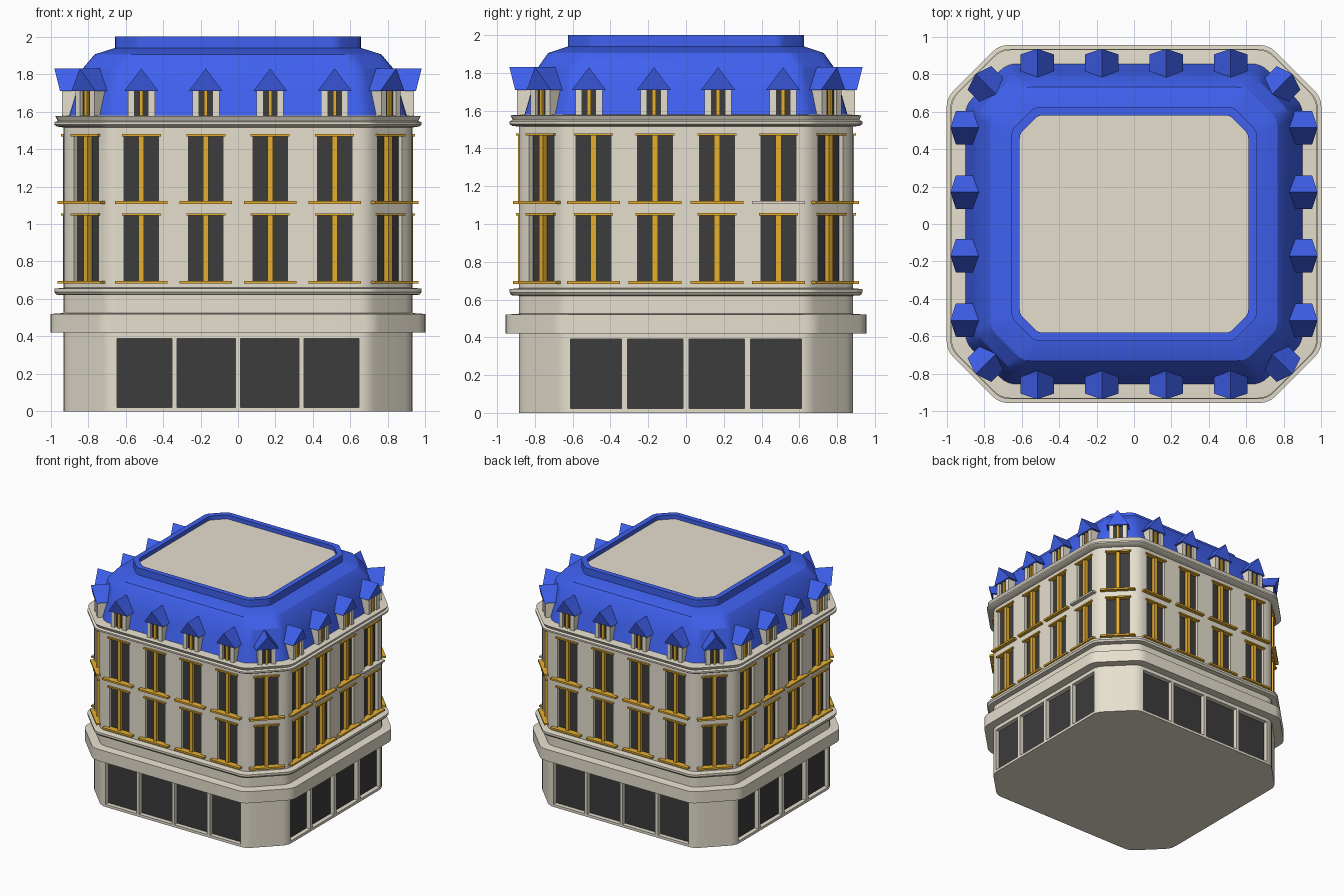
import bpy, bmesh, math
from mathutils import Matrix, Vector

if "Cube" in bpy.data.objects:
    bpy.data.objects.remove(bpy.data.objects["Cube"])

HX, HY, CH = 0.93, 0.885, 0.24      # wall half sizes and corner chamfer


def material(name, col):
    m = bpy.data.materials.new(name)
    m.diffuse_color = (*col, 1)
    m.use_nodes = True
    m.node_tree.nodes["Principled BSDF"].inputs["Base Color"].default_value = m.diffuse_color
    return m


STONE = material("stone", (0.79, 0.74, 0.62))
BLUE = material("blue_slate", (0.05, 0.12, 0.87))
ORANGE = material("orange_trim", (0.8, 0.43, 0.03))
BLACK = material("dark_glass", (0.045, 0.045, 0.045))


def finish(name, bm, mat, smooth=False):
    bmesh.ops.recalc_face_normals(bm, faces=bm.faces)
    me = bpy.data.meshes.new(name)
    bm.to_mesh(me)
    bm.free()
    ob = bpy.data.objects.new(name, me)
    bpy.context.collection.objects.link(ob)
    if mat:
        me.materials.append(mat)
    if smooth:
        smooth_edges(ob)
    return ob


def smooth_edges(ob):
    bpy.ops.object.select_all(action='DESELECT')
    ob.select_set(True)
    bpy.context.view_layer.objects.active = ob
    bpy.ops.object.shade_smooth_by_angle(angle=math.radians(28))


def outline(hx, hy, c, r=0.05):
    """Chamfered rectangle with softly rounded corners."""
    base = []
    for sx, sy in ((1, 1), (-1, 1), (-1, -1), (1, -1)):
        pair = [Vector((sx * hx, sy * (hy - c))), Vector((sx * (hx - c), sy * hy))]
        base += pair if sx * sy > 0 else pair[::-1]
    pts = []
    for i, p in enumerate(base):
        a = p + (base[i - 1] - p).normalized() * r
        b = p + (base[(i + 1) % 8] - p).normalized() * r
        for t in (0, 0.25, 0.5, 0.75, 1):
            pts.append(a * (1 - t) ** 2 + p * 2 * t * (1 - t) + b * t * t)
    return pts


def offset(d, z):
    return (HX + d, HY + d, CH + 0.586 * d, z)


def loft(name, rings, mat, cap=True, closed=False):
    bm = bmesh.new()
    loops = [[bm.verts.new((p.x, p.y, z)) for p in outline(hx, hy, c, min(0.05, c * 0.25))]
             for hx, hy, c, z in rings]
    pairs = list(zip(loops, loops[1:])) + ([(loops[-1], loops[0])] if closed else [])
    for lo, hi in pairs:
        n = len(lo)
        for i in range(n):
            bm.faces.new((lo[i], lo[(i + 1) % n], hi[(i + 1) % n], hi[i]))
    if cap and not closed:
        bm.faces.new(loops[0][::-1])
        bm.faces.new(loops[-1])
    return finish(name, bm, mat, True)


def box(bm, M, x0, x1, y0, y1, z0, z1):
    S = Matrix.Diagonal((x1 - x0, y1 - y0, z1 - z0, 1))
    T = Matrix.Translation(((x0 + x1) / 2, (y0 + y1) / 2, (z0 + z1) / 2))
    bmesh.ops.create_cube(bm, size=1, matrix=M @ T @ S)


def dormer_roof(bm, M, x):
    """Gabled cap whose ridge overhangs at both ends."""
    w = 0.09
    pts = [(x - w, -0.02, 1.71), (x + w, -0.02, 1.71), (x + w, 0.075, 1.71),
           (x - w, 0.075, 1.71), (x, -0.05, 1.83), (x, 0.11, 1.83)]
    v = [bm.verts.new(M @ Vector(p)) for p in pts]
    for f in ((0, 1, 2, 3), (0, 1, 4), (2, 3, 5), (1, 2, 5, 4), (3, 0, 4, 5)):
        bm.faces.new([v[i] for i in f])


# Stone body: plinth walls, fascia band, string course, upper walls, cornice
profile = [(0, 0), (0, 0.42), (0.07, 0.42), (0.07, 0.52), (0, 0.525), (0, 0.62),
           (0.04, 0.623), (0.047, 0.635), (0.05, 0.638), (0.05, 0.655), (0, 0.66),
           (0, 1.515), (0.035, 1.52), (0.05, 1.53), (0.05, 1.543), (0.032, 1.55),
           (0.045, 1.575), (-0.03, 1.58)]
body = loft("stone_body", [offset(d, z) for d, z in profile], STONE)

# Mansard roof, parapet and flat top
loft("mansard_roof", [offset(-0.03, 1.578), offset(-0.068, 1.71), offset(-0.102, 1.83),
                      (0.765, 0.73, 0.17, 1.905), (0.655, 0.625, 0.125, 1.94)], BLUE)
loft("roof_parapet", [(0.655, 0.625, 0.125, 1.93), (0.655, 0.625, 0.125, 2.0),
                      (0.61, 0.58, 0.1, 2.0), (0.61, 0.58, 0.1, 1.93)], BLUE, closed=True)
loft("flat_roof", [(0.611, 0.581, 0.1, 1.935), (0.611, 0.581, 0.1, 1.965)], STONE)

# Frames on each wall: local x runs along the wall, local -y points outward
walls = []
for k, (px, py) in enumerate(((0, -HY), (HX, 0), (0, HY), (-HX, 0))):
    M = Matrix.Translation((px, py, 0)) @ Matrix.Rotation(k * math.pi / 2, 4, 'Z')
    if k % 2 == 0:
        walls.append((M, (0.172, 0.516), (0.172, 0.516), ((0.013, 0.325), (0.352, 0.645)), k))
    else:
        walls.append((M, (0.164, 0.49), (0.17, 0.514), ((0.015, 0.31), (0.342, 0.612)), k))
for k, (sx, sy) in enumerate(((1, -1), (1, 1), (-1, 1), (-1, -1))):
    M = (Matrix.Translation((sx * (HX - CH / 2), sy * (HY - CH / 2), 0))
         @ Matrix.Rotation(math.pi / 4 + k * math.pi / 2, 4, 'Z'))
    walls.append((M, (0,), (0,), (), -1))

parts = {n: bmesh.new() for n in (
    "cutter", "window_panes", "shop_windows", "window_mullions", "window_sills",
    "window_lintels", "plain_sill", "dormer_walls", "dormer_panes",
    "dormer_mullions", "dormer_roofs")}


def both(values):
    return [s * v for v in values for s in ((-1, 1) if v else (1,))]


for M, windows, dormers, shops, side in walls:
    # Two floors of windows
    for x in both(windows):
        for z0, z1 in ((0.69, 1.047), (1.115, 1.47)):
            w = 0.092
            box(parts["cutter"], M, x - w, x + w, -0.1, 0.03, z0, z1)
            box(parts["window_panes"], M, x - w, x + w, 0.027, 0.04, z0, z1)
            box(parts["window_mullions"], M, x - 0.015, x + 0.015, -0.004, 0.03, z0, z1)
            box(parts["window_lintels"], M, x - 0.104, x + 0.104, -0.014, 0.03, z1 - 0.002, z1 + 0.01)
            odd = side == 1 and x > 0.3 and z0 > 1
            box(parts["plain_sill" if odd else "window_sills"], M,
                x - 0.14, x + 0.14, -0.032, 0.02, z0 - 0.008, z0 + 0.007)
    # Shop windows
    for a, b in shops:
        for x0, x1 in ((a, b), (-b, -a)):
            box(parts["cutter"], M, x0, x1, -0.03, 0.04, 0.022, 0.39)
            box(parts["shop_windows"], M, x0, x1, 0.037, 0.05, 0.022, 0.39)
    # Dormers
    for x in both(dormers):
        for s in (-1, 1):
            a, b = sorted((x + s * 0.036, x + s * 0.072))
            box(parts["dormer_walls"], M, a, b, -0.01, 0.08, 1.572, 1.712)
        box(parts["dormer_panes"], M, x - 0.037, x + 0.037, 0.01, 0.08, 1.572, 1.711)
        box(parts["dormer_mullions"], M, x - 0.01, x + 0.01, -0.005, 0.012, 1.574, 1.711)
        dormer_roof(parts["dormer_roofs"], M, x)

colours = {"window_panes": BLACK, "shop_windows": BLACK, "dormer_panes": BLACK,
           "window_mullions": ORANGE, "window_sills": ORANGE, "window_lintels": ORANGE,
           "dormer_mullions": ORANGE, "dormer_roofs": BLUE}
made = {n: finish(n, bm, colours.get(n, STONE)) for n, bm in parts.items()}

# Cut the window recesses into the body
cutter = made["cutter"]
mod = body.modifiers.new("recesses", 'BOOLEAN')
mod.operation, mod.solver, mod.object = 'DIFFERENCE', 'EXACT', cutter
bpy.ops.object.select_all(action='DESELECT')
body.select_set(True)
bpy.context.view_layer.objects.active = body
bpy.ops.object.modifier_apply(modifier=mod.name)
bpy.data.objects.remove(cutter)
smooth_edges(body)
